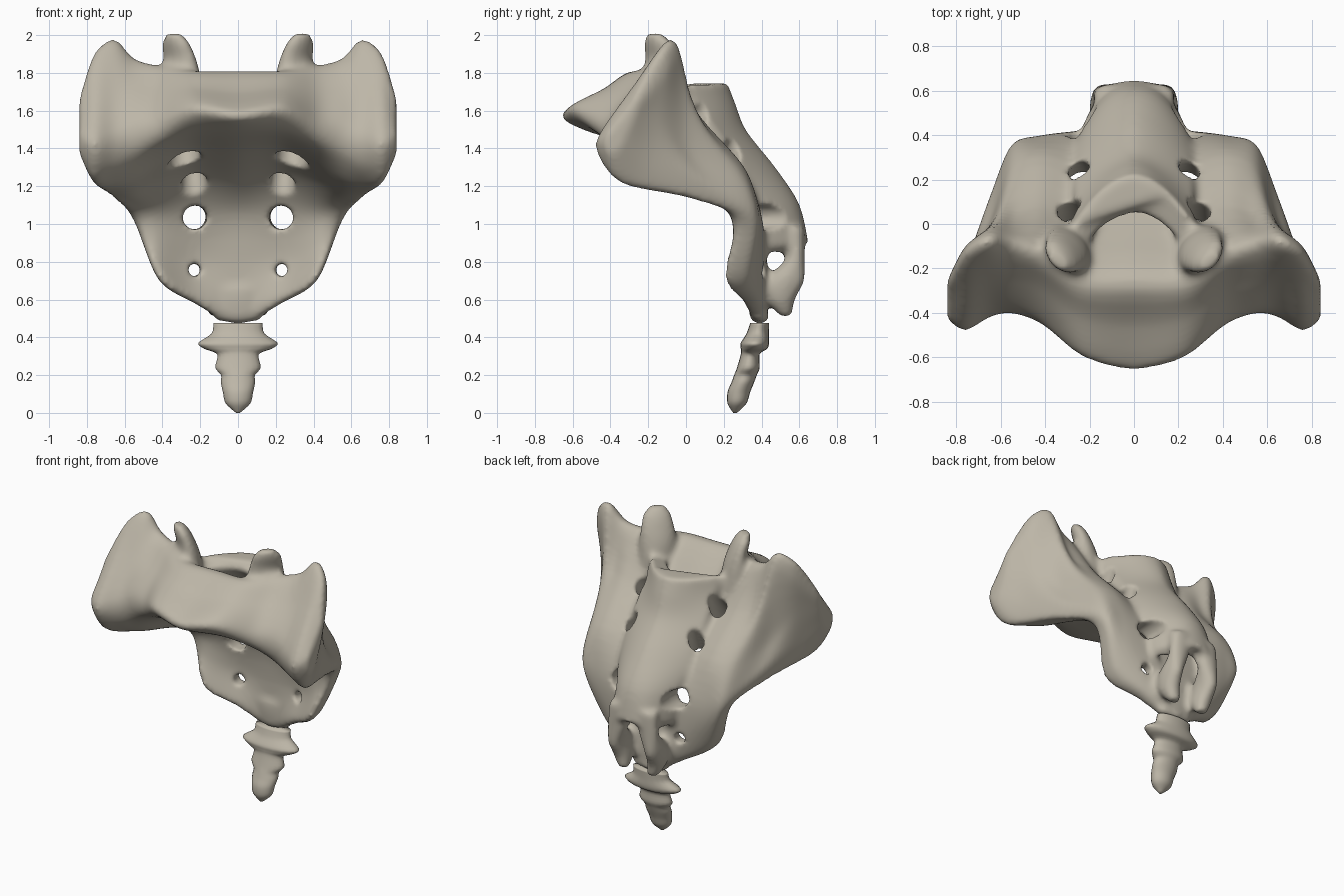
import bpy, bmesh, math
from mathutils import Vector

if "Cube" in bpy.data.objects:
    bpy.data.objects.remove(bpy.data.objects["Cube"])

bone = bpy.data.materials.new("bone")
bone.use_nodes = True
bone.diffuse_color = (0.51, 0.47, 0.39, 1)
bone.node_tree.nodes["Principled BSDF"].inputs["Base Color"].default_value = bone.diffuse_color


def spline(points, closed=False, steps=4):
    """Smooth path through the given vectors."""
    count = len(points)
    pick = (lambda i: points[i % count]) if closed else (lambda i: points[min(max(i, 0), count - 1)])
    path = []
    for i in range(count if closed else count - 1):
        a, b, c, d = pick(i - 1), pick(i), pick(i + 1), pick(i + 2)
        for s in range(steps):
            t = s / steps
            m, n = (c - a) * 0.45, (d - b) * 0.45
            path.append(b + m * t + (3 * (c - b) - 2 * m - n) * t ** 2
                        + (2 * (b - c) + m + n) * t ** 3)
    return path if closed else path + [points[-1]]


def loft(bm, rings):
    """Skin closed rings and cap both ends."""
    rows = [[bm.verts.new(p) for p in ring] for ring in rings]
    for low, high in zip(rows, rows[1:]):
        for i in range(len(low)):
            j = (i + 1) % len(low)
            bm.faces.new((low[i], low[j], high[j], high[i]))
    bm.faces.new(rows[0][::-1])
    bm.faces.new(rows[-1])


def tube(bm, stations, side=1, twist=0):
    """Upright limb of ellipses: centre x, y, z and radii, in hundredths."""
    rings = []
    c, s = math.cos(twist), math.sin(twist)
    for v in spline([Vector(st) / 100 for st in stations]):
        ring = []
        for k in range(20):
            a = math.tau * k / 20
            p, q = v[3] * math.cos(a), v[4] * math.sin(a)
            ring.append((side * (v[0] + p * c - q * s), v[1] + p * s + q * c, v[2]))
        rings.append(ring)
    loft(bm, rings)


def add_object(name, bm):
    bmesh.ops.recalc_face_normals(bm, faces=bm.faces)
    mesh = bpy.data.meshes.new(name)
    bm.to_mesh(mesh)
    bm.free()
    obj = bpy.data.objects.new(name, mesh)
    bpy.context.collection.objects.link(obj)
    return obj


def remesh(obj, size, smoothing):
    mod = obj.modifiers.new("Fuse", "REMESH")
    mod.mode = "VOXEL"
    mod.voxel_size = size
    mod = obj.modifiers.new("Soften", "SMOOTH")
    mod.factor = 0.5
    mod.iterations = smoothing


def apply_modifiers(obj):
    graph = bpy.context.evaluated_depsgraph_get()
    mesh = bpy.data.meshes.new_from_object(obj.evaluated_get(graph))
    obj.modifiers.clear()
    obj.data = mesh


def finish(obj):
    obj.data.materials.clear()
    obj.data.materials.append(bone)
    for face in obj.data.polygons:
        face.use_smooth = True


# Side profiles (y, z in hundredths): down the front, then up the back
midline = [(-25, 181), (-45, 170), (-66, 158), (-52, 149), (-15, 138), (14, 124), (31, 106),
           (35, 80), (35, 50), (43, 50), (43, 80), (40, 106), (26, 130), (0, 157)]
body_edge = [(-24, 181), (-42, 172), (-60, 161), (-48, 149), (-14, 139), (13, 126), (29, 106),
             (34, 80), (29, 60), (39, 60), (42, 80), (40, 106), (27, 130), (0, 157)]
wing_root = [(-12, 184), (-28, 172), (-44, 155), (-41, 143), (-20, 132), (6, 122), (24, 106),
             (25, 88), (20, 72), (32, 72), (39, 88), (39, 106), (31, 130), (8, 156)]
wing_middle = [(-8, 188), (-25, 173), (-39, 154), (-38, 138), (-23, 124), (0, 116), (17, 110),
               (24, 105), (28, 102), (34, 102), (36, 107), (33, 118), (25, 132), (3, 162)]
wing_peak = [(-9, 198), (-24, 176), (-41, 148), (-39, 132), (-26, 121), (-12, 117), (-2, 115),
             (3, 113), (8, 113), (11, 116), (12, 121), (6, 130), (0, 144), (-2, 187)]
wing_flare = [(-14, 191), (-28, 173), (-47, 146), (-46, 135), (-40, 126), (-35, 122), (-30, 121),
              (-26, 122), (-23, 125), (-20, 130), (-18, 138), (-16, 148), (-14, 160), (-10, 181)]
wing_rim = [(-27, 168), (-32, 160), (-42, 148), (-43, 143), (-42, 139), (-40, 137), (-38, 137),
            (-36, 139), (-34, 142), (-33, 145), (-31, 149), (-29, 153), (-27, 158), (-25, 164)]
half = [(0, midline), (23, body_edge), (42, wing_root), (55, wing_middle),
        (65, wing_peak), (76, wing_flare), (84, wing_rim)]
profiles = [(-x, p) for x, p in half[:0:-1]] + half

# Fused vertebral bodies with both wings
bm = bmesh.new()
stack = [spline([Vector((x, y, z)) / 100 for y, z in p], closed=True) for x, p in profiles]
columns = [spline(list(line), steps=6) for line in zip(*stack)]
loft(bm, list(zip(*columns)))

# Blunt lower end
tube(bm, [(0, 38, 66, 14, 5), (0, 38, 57, 15, 5), (0, 39, 50, 13, 5), (0, 39, 48.5, 12, 4)])

# Rear arch: height, crest depth, side depth, half width, squareness, half thickness
arch = [Vector(v) / 100 for v in
        [(172, 13, -9, 27, 190, 9), (162, 19, -2, 27, 170, 7), (147, 27, 11, 27, 150, 5),
         (128, 42, 25, 26, 160, 5), (108, 55, 37, 24, 210, 5), (86, 60, 41, 22, 300, 5)]]
slabs = []
for z, crest, flank, width, power, thick in spline(arch):
    across = [k / 10 for k in range(-10, 11)]
    sheet = [Vector((width * u, flank + (crest - flank) * (1 - abs(u) ** power), z)) for u in across]
    lift = Vector((0, thick, 0.025))
    slabs.append([p + lift for p in sheet] + [p - lift for p in reversed(sheet)])
loft(bm, slabs)

for side in (-1, 1):
    # Upper joint process, a paddle turned half sideways
    tube(bm, [(29, -9, 160, 11, 8), (30, -12, 178, 12, 8), (31, -13, 188, 11, 6),
              (33, -15, 196, 9, 5), (34, -17, 201, 5, 3)], side, math.pi / 4)
    # Lower horn beside the canal exit
    tube(bm, [(10, 58, 98, 8, 5), (12, 58, 82, 7, 5), (14, 52, 70, 6, 11),
              (13, 50, 60, 6, 8), (11, 53, 51, 4, 3)], side)
sacrum = add_object("sacrum", bm)
remesh(sacrum, 0.02, 2)
apply_modifiers(sacrum)

# Paired nerve openings: front end, rear end, front and rear radius
openings = [((28, -13, 123), (29, 13, 168), 10, 4), ((22, 11, 104), (25, 27, 146), 9, 4),
            ((22, 10, 103), (24, 62, 104), 6.5, 6.5), ((20, 10, 75), (25, 52, 76), 3.5, 3.5)]
cutters = []
for side in (-1, 1):
    for start, end, front_radius, rear_radius in openings:
        a, b = Vector(start) / 100, Vector(end) / 100
        a.x *= side
        b.x *= side
        bm = bmesh.new()
        bmesh.ops.create_cone(bm, cap_ends=True, segments=20, radius1=front_radius / 100,
                              radius2=rear_radius / 100, depth=(b - a).length)
        cutter = add_object("opening_cutter", bm)
        cutter.rotation_mode = "QUATERNION"
        cutter.rotation_quaternion = (b - a).to_track_quat("Z", "Y")
        cutter.location = (a + b) / 2
        cutter.hide_render = True
        cut = sacrum.modifiers.new("Opening", "BOOLEAN")
        cut.operation = "DIFFERENCE"
        cut.object = cutter
        cutters.append(cutter)
remesh(sacrum, 0.014, 5)
apply_modifiers(sacrum)
for cutter in cutters:
    bpy.data.objects.remove(cutter)
finish(sacrum)

# Tail bone: a broad first segment, then shrinking ones
bm = bmesh.new()
tube(bm, [(0, 39, 47.5, 13, 5), (0, 38, 42, 14, 6), (0, 36.5, 37, 21, 7.5), (0, 36, 34, 18, 7),
          (0, 34, 31, 11, 5), (0, 33, 24, 12, 6), (0, 31.5, 20, 9, 6), (0, 30, 16, 9, 6),
          (0, 28, 11, 8, 6), (0, 27, 5, 6.5, 5), (0, 26, 0, 1, 1)])
finish(add_object("tail_bone", bm))
